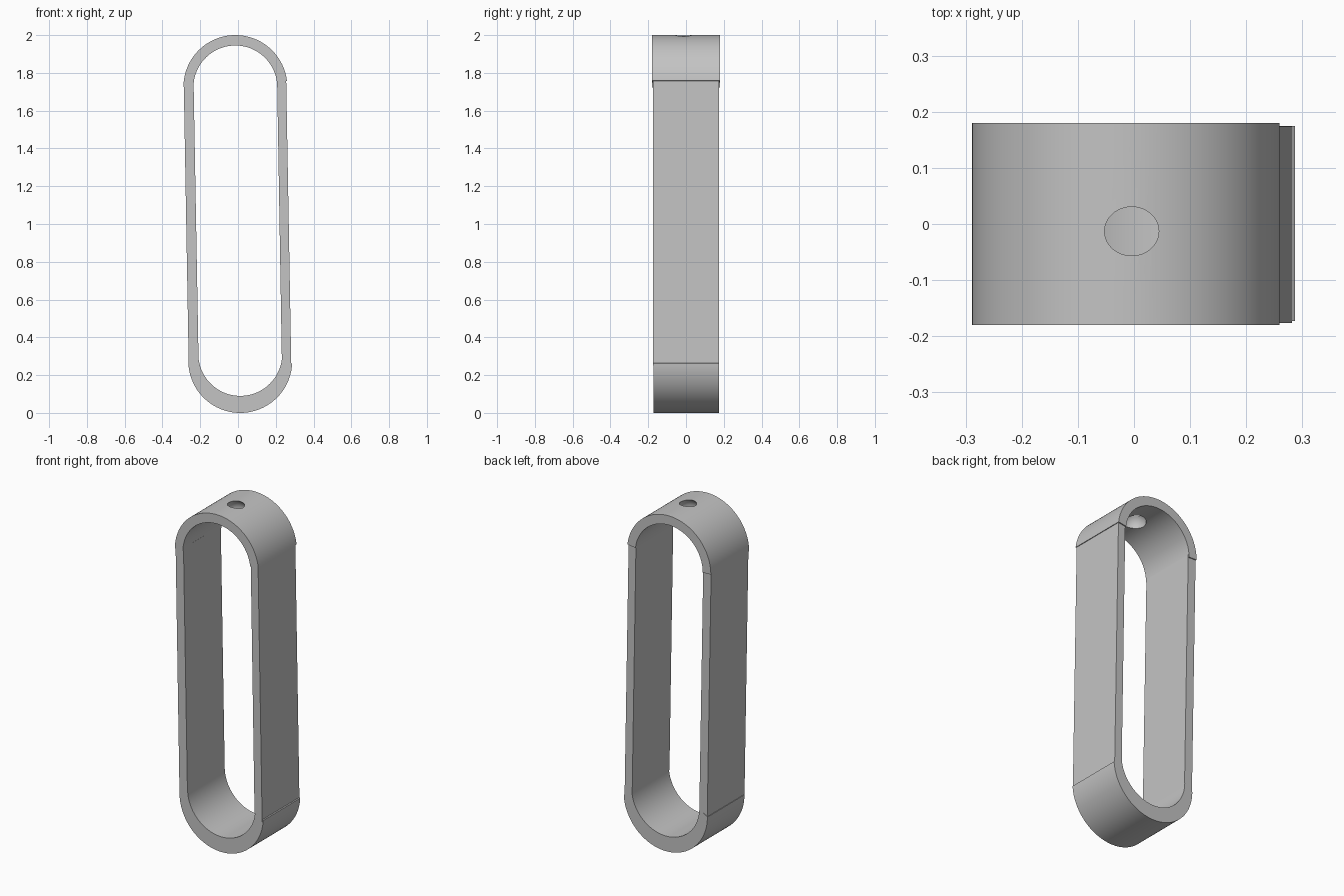
import bpy, bmesh, math

cube = bpy.data.objects.get("Cube")
if cube:
    bpy.data.objects.remove(cube, do_unlink=True)

grey = bpy.data.materials.new("plain grey")
grey.use_nodes = True
grey.diffuse_color = (0.55, 0.55, 0.55, 1)
grey.node_tree.nodes["Principled BSDF"].inputs["Base Color"].default_value = (0.55, 0.55, 0.55, 1)


def strip(name, outer, inner, half_depth, y=0.0):
    """Solid band between two matching (x, z) outlines, extruded along y."""
    bm = bmesh.new()
    rings = []
    for (ox, oz), (ix, iz) in zip(outer, inner):
        rings.append([bm.verts.new(p) for p in (
            (ox, y - half_depth, oz), (ox, y + half_depth, oz),
            (ix, y + half_depth, iz), (ix, y - half_depth, iz))])
    for a, b in zip(rings, rings[1:]):
        for i in range(4):
            j = (i + 1) % 4
            bm.faces.new((a[i], a[j], b[j], b[i]))
    bm.faces.new(rings[0])
    bm.faces.new(rings[-1][::-1])
    bmesh.ops.recalc_face_normals(bm, faces=bm.faces)
    mesh = bpy.data.meshes.new(name)
    bm.to_mesh(mesh)
    bm.free()
    obj = bpy.data.objects.new(name, mesh)
    mesh.materials.append(grey)
    bpy.context.collection.objects.link(obj)
    return obj


def arc(cx, cz, radius, start, end, steps=64):
    angles = [math.radians(start + (end - start) * i / steps) for i in range(steps + 1)]
    return [(cx + radius * math.cos(a), cz + radius * math.sin(a)) for a in angles]


def activate(obj):
    bpy.ops.object.select_all(action="DESELECT")
    obj.select_set(True)
    bpy.context.view_layer.objects.active = obj


# Curved ends, the lower one thicker at its middle
top_arch = strip("top_arch", arc(-0.014, 1.725, 0.275, 7, 180),
                 arc(-0.014, 1.723, 0.222, 7, 180), 0.18)
bottom_arch = strip("bottom_arch", arc(0.012, 0.275, 0.275, 180, 357),
                    arc(0.012, 0.312, 0.222, 180, 357), 0.174, 0.001)

# Slightly leaning straight sides
strip("right_bar", [(-0.261, 0.26), (-0.287, 1.74)], [(-0.209, 0.29), (-0.235, 1.74)], 0.175, -0.001)
strip("left_bar", [(0.282, 0.25), (0.255, 1.77)], [(0.232, 0.29), (0.207, 1.77)], 0.175, -0.001)

# Round socket opening through the crown
bpy.ops.mesh.primitive_uv_sphere_add(segments=48, ring_count=32, radius=0.07,
                                     location=(-0.006, -0.013, 1.945))
cutter = bpy.context.object
cutter.name = "socket_cutter"
cutter.hide_render = True
cutter.data.materials.append(grey)
hole = top_arch.modifiers.new("socket", "BOOLEAN")
hole.operation = "DIFFERENCE"
hole.solver = "EXACT"
hole.object = cutter
activate(top_arch)
bpy.ops.object.modifier_apply(modifier=hole.name)
bpy.data.objects.remove(cutter, do_unlink=True)

for arch in (top_arch, bottom_arch):
    activate(arch)
    bpy.ops.object.shade_smooth_by_angle(angle=math.radians(30))
